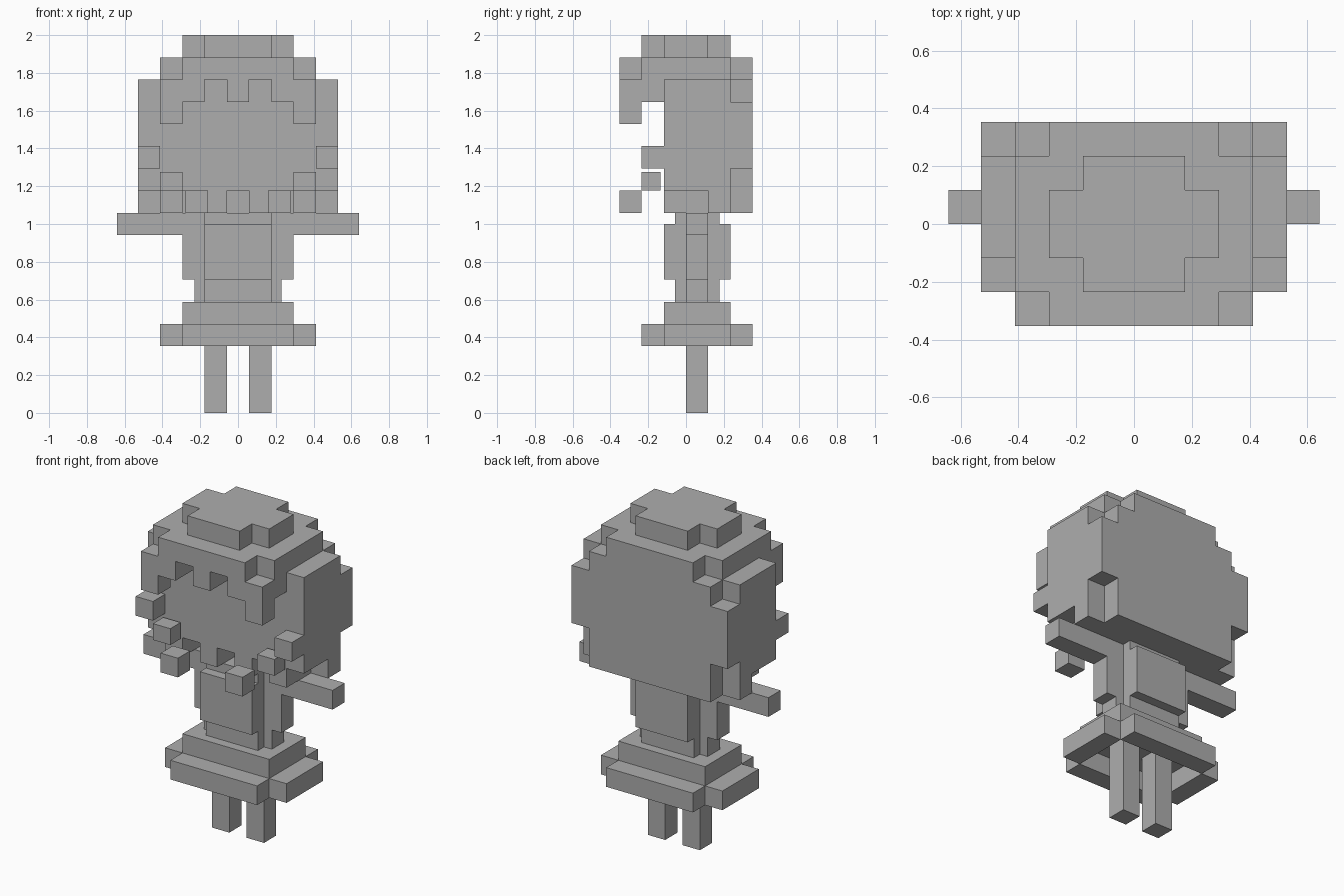
import bpy, bmesh, math
from mathutils import Vector

if "Cube" in bpy.data.objects:
    bpy.data.objects.remove(bpy.data.objects["Cube"])

U = 2 / 17          # size of one block
grey = bpy.data.materials.new("plain grey")
grey.diffuse_color = (0.42, 0.42, 0.42, 1)
grey.use_nodes = True
grey.node_tree.nodes["Principled BSDF"].inputs["Base Color"].default_value = grey.diffuse_color


def finish(bm, name):
    bmesh.ops.remove_doubles(bm, verts=bm.verts, dist=1e-5)
    bmesh.ops.dissolve_limit(bm, angle_limit=math.radians(1),
                             verts=bm.verts, edges=bm.edges)
    bmesh.ops.recalc_face_normals(bm, faces=bm.faces)
    mesh = bpy.data.meshes.new(name)
    bm.to_mesh(mesh)
    bm.free()
    mesh.materials.append(grey)
    ob = bpy.data.objects.new(name, mesh)
    bpy.context.collection.objects.link(ob)


def blocks(name, boxes):
    """Boxes (x0, x1, y0, y1, z0, z1) in blocks, fused into one outer skin."""
    axes = [sorted({b[i] for b in boxes} | {b[i + 1] for b in boxes}) for i in (0, 2, 4)]
    cells = set()
    for b in boxes:
        r = [range(axes[a].index(b[2 * a]), axes[a].index(b[2 * a + 1])) for a in range(3)]
        cells |= {(i, j, k) for i in r[0] for j in r[1] for k in r[2]}
    bm = bmesh.new()
    for c in cells:
        for a in range(3):
            for s in (0, 1):
                near = list(c)
                near[a] += 2 * s - 1
                if tuple(near) in cells:
                    continue
                p, q = (a + 1) % 3, (a + 2) % 3
                loop = []
                for dp, dq in ((0, 0), (1, 0), (1, 1), (0, 1)):
                    n = list(c)
                    n[a] += s
                    n[p] += dp
                    n[q] += dq
                    loop.append(bm.verts.new(Vector([axes[t][n[t]] for t in range(3)]) * U))
                bm.faces.new(loop if s else loop[::-1])
    finish(bm, name)


def both(x0, x1, *rest):
    """A box and its mirror image across x = 0."""
    return [(x0, x1, *rest), (-x1, -x0, *rest)]


# Head: stepped crown, wide sides, back of hair, and lower locks
head = [
    (-1.5, 1.5, -2, 2, 16, 17), (-2.5, 2.5, -1, 1, 16, 17),
    (-2.5, 2.5, -3, 3, 15, 16), (-3.5, 3.5, -2, 2, 15, 16),
    (-4.5, 4.5, -1, 2, 10, 15),
    (-3.5, 3.5, 2, 3, 9, 15), (-4.5, 4.5, 2, 3, 11, 14),
    (-4.5, 4.5, 1, 2, 9, 10),
]
# Fringe with stepped lower edge
head += [(-0.5, 0.5, -3, -1, 14, 15)]
head += both(1.5, 3.5, -3, -1, 14, 15)
head += both(2.5, 3.5, -3, -2, 13, 14)
# Locks under the face
head += both(0.5, 1.5, -1, 1, 9, 10)
head += both(2.5, 3.5, -1, 1, 9, 10)
blocks("head_and_hair", head)

# Loose curls in front of the face
for side, s in (("right", 1), ("left", -1)):
    for part, (x0, x1, *rest) in (
            ("upper", (3.5, 4.5, -2, -1, 11, 12)),
            ("middle", (2.5, 3.5, -2, -1.15, 10, 10.85)),
            ("lower", (1.36, 2.36, -3, -2, 9, 10))):
        x = (x0, x1) if s > 0 else (-x1, -x0)
        blocks(f"{part}_curl_{side}", [(*x, *rest)])

# Body: chest, sides, neck and waist
blocks("torso", [(-1.5, 1.5, -1, 2, 6, 8.5), (-2.5, 2.5, 0, 1, 6, 8),
                 (-1.5, 1.5, -0.5, 1.5, 5, 9), (-1.95, 1.95, 0, 1, 5, 6)])

# Arms held straight out
for side, x in (("right", (1.5, 5.45)), ("left", (-5.45, -1.5))):
    blocks(f"arm_{side}", [(*x, 0, 1, 8, 9)])

# Skirt: upper tier and open lower rim
blocks("skirt_top", [(-2.5, 2.5, -1, 2, 4, 5)])
blocks("skirt_rim_front", [(-2.5, 2.5, -2, -1, 3, 4)])
blocks("skirt_rim_back", [(-2.5, 2.5, 2, 3, 3, 4)])
for side, x in (("right", (2.5, 3.5)), ("left", (-3.5, -2.5))):
    blocks(f"skirt_rim_{side}", [(*x, -1, 2, 3, 4)])

# Legs
for side, x in (("right", (0.5, 1.5)), ("left", (-1.5, -0.5))):
    blocks(f"leg_{side}", [(*x, 0, 1, 0, 4)])
